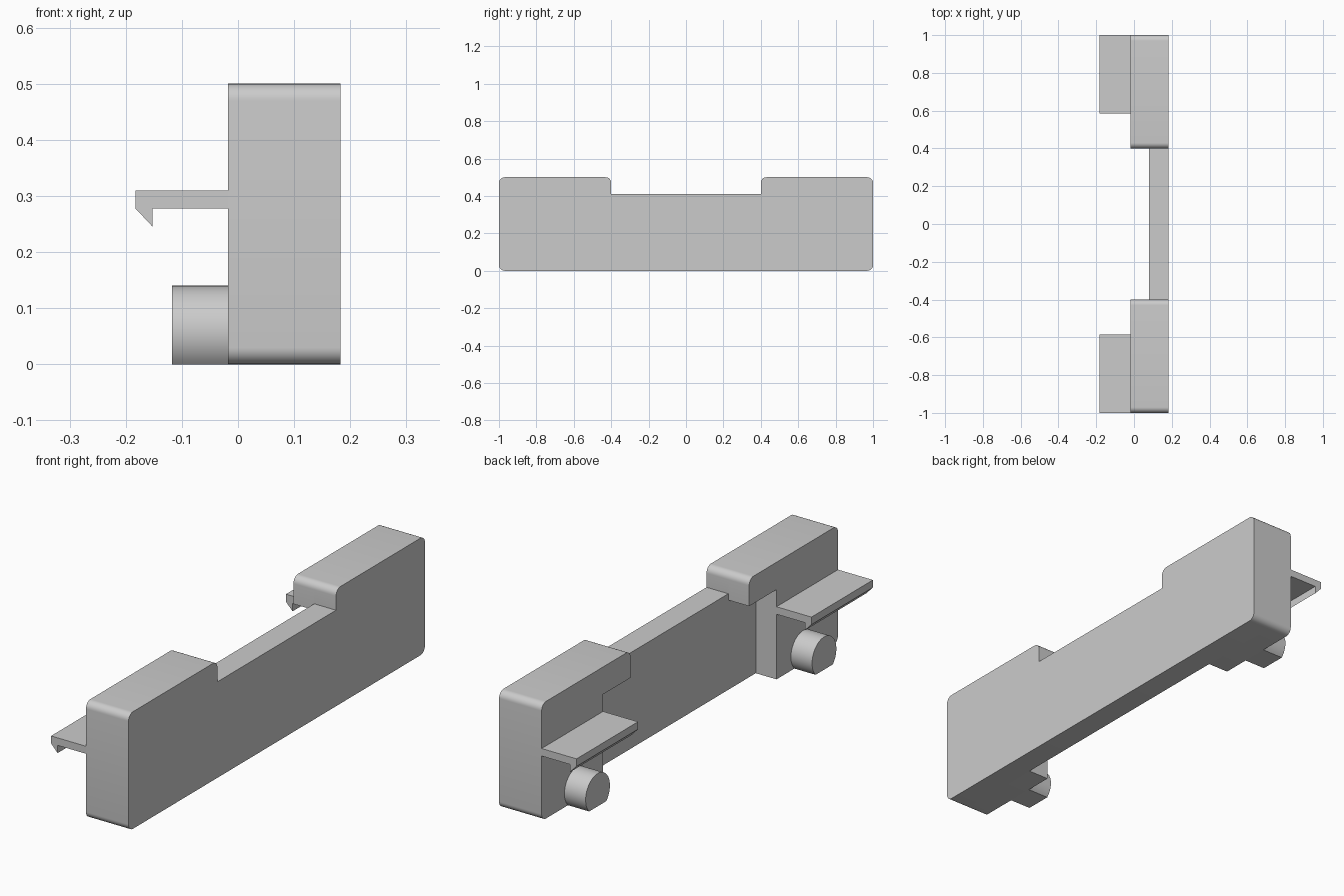
import bpy
import bmesh
import math
from mathutils import Vector

cube = bpy.data.objects.get("Cube")
if cube:
    bpy.data.objects.remove(cube, do_unlink=True)

# Single flat grey for every part
grey = bpy.data.materials.new("light_grey")
grey.use_nodes = True
colour = (0.6, 0.6, 0.6, 1.0)
grey.diffuse_color = colour
grey.node_tree.nodes["Principled BSDF"].inputs["Base Color"].default_value = colour

BACK, STEP, FRONT = -0.018, 0.08, 0.183   # depths of block, wall and outer face
R = 0.03                                  # corner rounding


def rounded(corners, segments=8):
    """Outline from (u, v, radius) right-angled corners."""
    outline = []
    for i, (u, v, r) in enumerate(corners):
        p = Vector((u, v))
        if r == 0:
            outline.append(p)
            continue
        a = (Vector(corners[i - 1][:2]) - p).normalized()
        b = (Vector(corners[(i + 1) % len(corners)][:2]) - p).normalized()
        centre = p + r * (a + b)
        for k in range(segments + 1):
            t = math.pi / 2 * k / segments
            outline.append(centre - r * (b * math.cos(t) + a * math.sin(t)))
    return outline


def extrude(name, outline, axis, start, end):
    """Prism: outline in YZ run along x, or in XZ run along y."""
    def place(u, v, w):
        return (w, u, v) if axis == "x" else (u, w, v)

    bm = bmesh.new()
    face = bm.faces.new([bm.verts.new(place(u, v, start)) for u, v in outline])
    new = bmesh.ops.extrude_face_region(bm, geom=[face])["geom"]
    verts = [g for g in new if isinstance(g, bmesh.types.BMVert)]
    bmesh.ops.translate(bm, verts=verts, vec=place(0, 0, end - start))
    bmesh.ops.recalc_face_normals(bm, faces=bm.faces)
    mesh = bpy.data.meshes.new(name)
    bm.to_mesh(mesh)
    bm.free()
    mesh.materials.append(grey)
    obj = bpy.data.objects.new(name, mesh)
    bpy.context.collection.objects.link(obj)
    bpy.ops.object.select_all(action="DESELECT")
    obj.select_set(True)
    bpy.context.view_layer.objects.active = obj
    bpy.ops.object.shade_smooth_by_angle(angle=math.radians(30))
    return obj


# Long outer wall with a lowered middle
wall = [(-1, 0, R), (1, 0, R), (1, 0.5, R), (0.4, 0.5, R), (0.4, 0.41, 0),
        (-0.4, 0.41, 0), (-0.4, 0.5, R), (-1, 0.5, R)]
extrude("outer_wall", rounded(wall), "x", STEP, FRONT)

# Outlines shared by both ends
block = [(1, 0, R), (1, 0.5, R), (0.4, 0.5, R), (0.4, 0.383, 0),
         (0.585, 0.383, 0), (0.585, 0, 0)]
clip = [(BACK, 0.31), (-0.183, 0.31), (-0.183, 0.278), (-0.152, 0.245),
        (-0.152, 0.278), (BACK, 0.278)]
peg_radius, peg_y, peg_z = 0.082, 0.764, 0.058
low = -math.asin(peg_z / peg_radius)
peg = []
for k in range(41):
    t = low + (math.pi - 2 * low) * k / 40
    peg.append((peg_y + peg_radius * math.cos(t), peg_z + peg_radius * math.sin(t)))

for side, s in (("front", -1), ("back", 1)):
    # Stepped end block
    extrude(side + "_end_block", [(s * u, v) for u, v in rounded(block)], "x", BACK, STEP)
    # Hooked clip
    extrude(side + "_clip", clip, "y", s * 0.585, s * 1.0)
    # Round peg with a flat underside
    extrude(side + "_peg", [(s * u, v) for u, v in peg], "x", -0.118, BACK)
